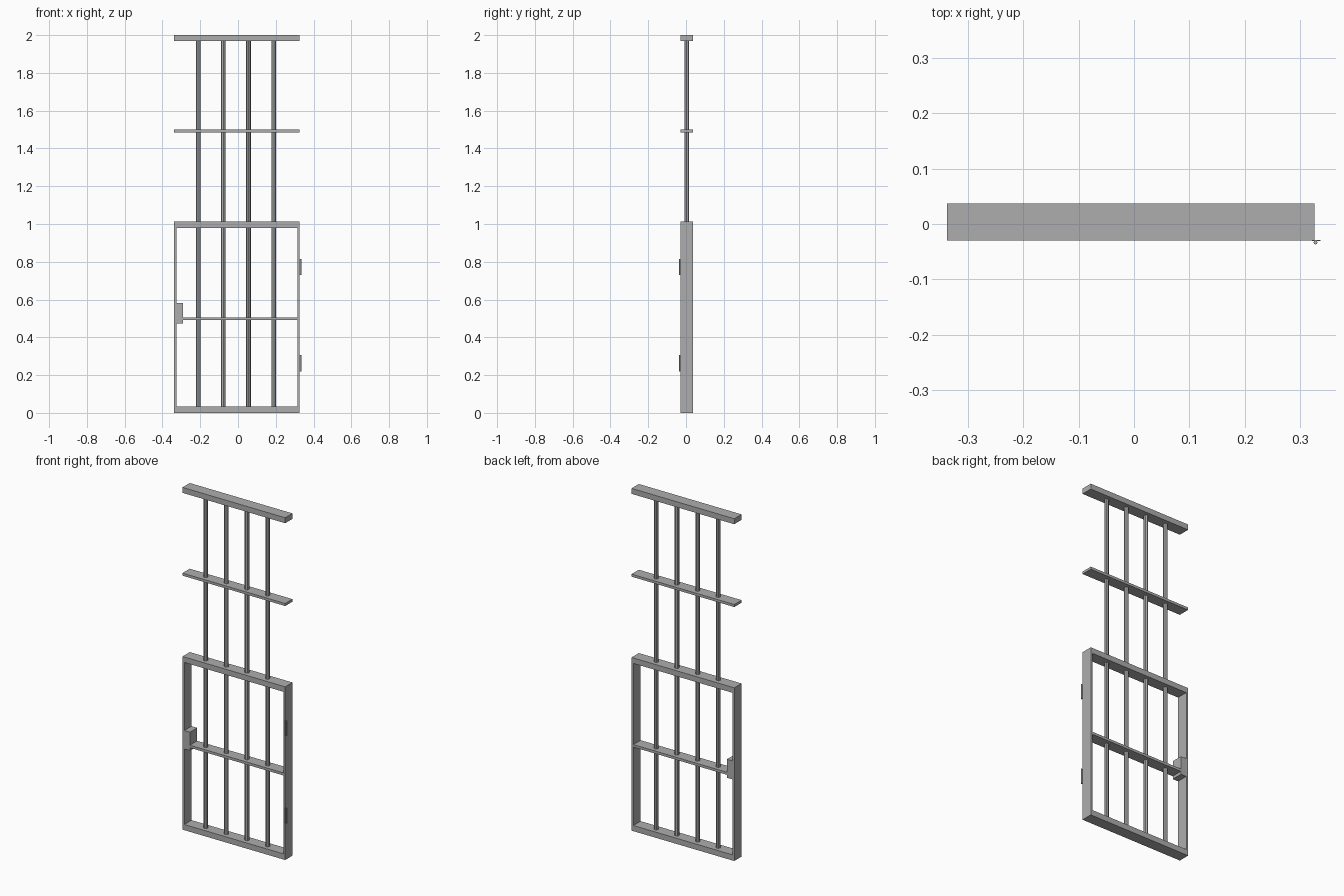
import bpy, bmesh
from mathutils import Matrix, Vector

if "Cube" in bpy.data.objects:
    bpy.data.objects.remove(bpy.data.objects["Cube"])

steel = bpy.data.materials.new("grey_steel")
steel.diffuse_color = (0.42, 0.42, 0.42, 1)
steel.use_nodes = True
steel.node_tree.nodes["Principled BSDF"].inputs["Base Color"].default_value = steel.diffuse_color


def finish(name, bm):
    mesh = bpy.data.meshes.new(name)
    bm.to_mesh(mesh)
    bm.free()
    mesh.materials.append(steel)
    obj = bpy.data.objects.new(name, mesh)
    bpy.context.collection.objects.link(obj)
    return obj


def box(name, x0, x1, y0, y1, z0, z1):
    bm = bmesh.new()
    bmesh.ops.create_cube(bm, size=1)
    lo, hi = Vector((x0, y0, z0)), Vector((x1, y1, z1))
    size = hi - lo
    for v in bm.verts:
        v.co = (lo + hi) / 2 + Vector(a * b for a, b in zip(v.co, size))
    return finish(name, bm)


def rod(name, x, y, r, z0, z1, sides):
    bm = bmesh.new()
    bmesh.ops.create_cone(bm, cap_ends=True, segments=sides, radius1=r, radius2=r,
                          depth=z1 - z0, matrix=Matrix.Translation((x, y, (z0 + z1) / 2)))
    return finish(name, bm)


L, R = -0.338, 0.326      # left and right edges
F, B = -0.030, 0.037      # front and back
T = 0.012                 # side post thickness

# Horizontal rails
box("top_rail", L, R, F, B, 1.968, 2.0)
box("upper_cross_rail", L, R, F, B, 1.484, 1.499)
box("door_top_rail", L, R, F, B, 0.98, 1.012)
box("door_cross_rail", L + T, R - T, F, B, 0.491, 0.506)
box("door_bottom_rail", L, R, F, B, 0, 0.033)

# Door side posts
box("left_post", L, L + T, F, B, 0.033, 0.98)
box("right_post", R - T, R, F, B, 0.033, 0.98)

# Vertical bars
for i in range(4):
    rod(f"bar_{i + 1}", -0.211 + i * 0.1335, 0.0035, 0.0125, 0.03, 1.97, 8)

# Lock case
box("lock_case", L + T, -0.29, F, B, 0.474, 0.582)

# Hinges on the right post: thin leaf and pin
for label, z0, z1 in (("lower", 0.218, 0.306), ("upper", 0.73, 0.816)):
    box(f"{label}_hinge_leaf", R - 0.004, 0.337, F - 0.001, F + 0.001, z0, z1)
    rod(f"{label}_hinge_pin", R + 0.002, F - 0.0035, 0.0035, z0, z1, 8)
